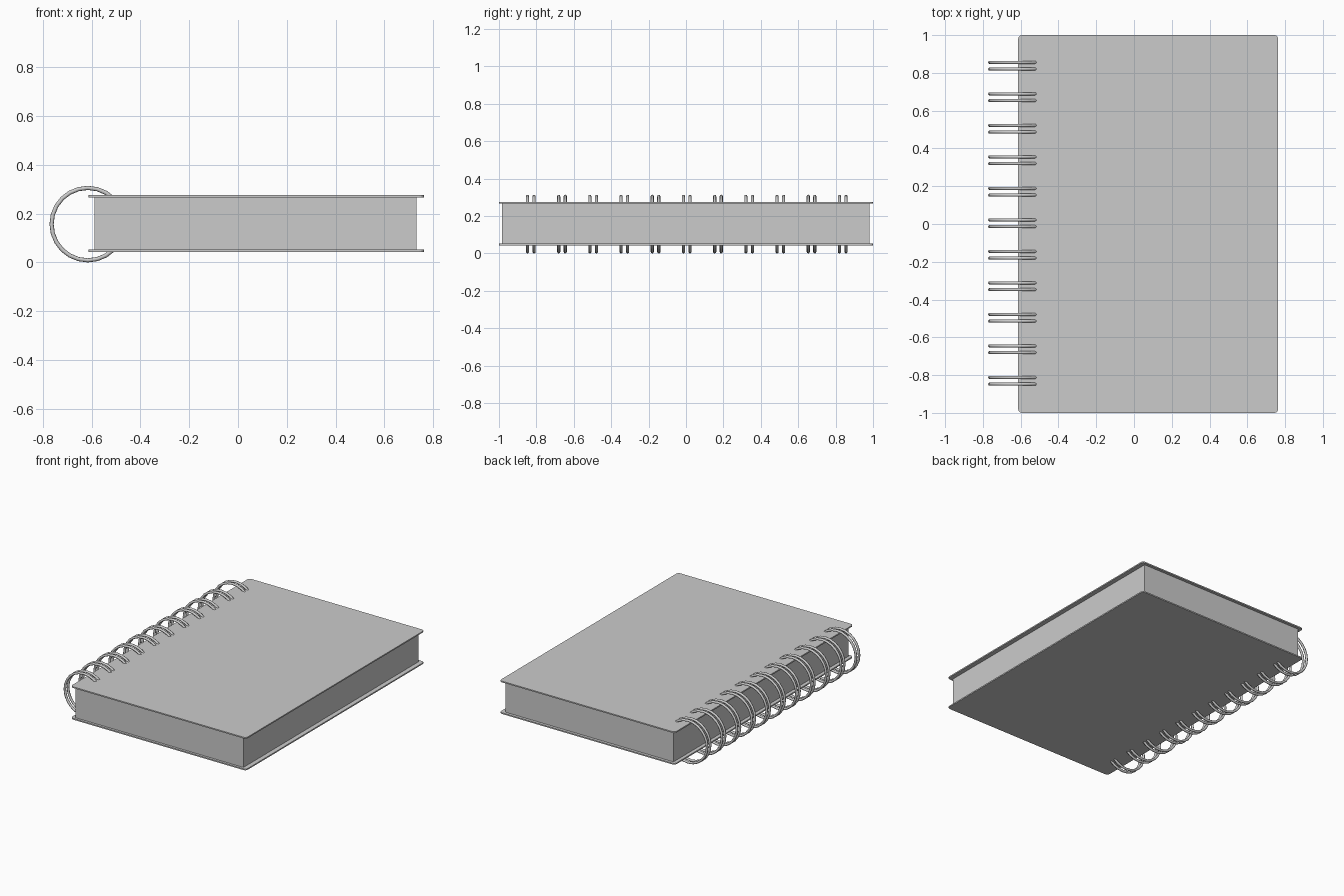
import bpy, bmesh, math

if "Cube" in bpy.data.objects:
    bpy.data.objects.remove(bpy.data.objects["Cube"])


def new_object(name, bm):
    mesh = bpy.data.meshes.new(name)
    bm.to_mesh(mesh)
    bm.free()
    obj = bpy.data.objects.new(name, mesh)
    bpy.context.collection.objects.link(obj)
    return obj


def slab(name, lo, hi, corner=0.0):
    """Box between two corners, with optionally rounded vertical edges."""
    bm = bmesh.new()
    bmesh.ops.create_cube(bm, size=1.0)
    for v in bm.verts:
        v.co = [lo[i] + (v.co[i] + 0.5) * (hi[i] - lo[i]) for i in range(3)]
    if corner:
        upright = [e for e in bm.edges
                   if abs(e.verts[0].co.z - e.verts[1].co.z) > 1e-4]
        bmesh.ops.bevel(bm, geom=upright, offset=corner, segments=4,
                        profile=0.5, affect='EDGES')
    return new_object(name, bm)


# Covers and page block
slab("back_cover", (-0.613, -1.0, 0.043), (0.763, 1.0, 0.052), 0.02)
slab("front_cover", (-0.613, -1.0, 0.267), (0.763, 1.0, 0.276), 0.02)
slab("pages", (-0.588, -0.983, 0.052), (0.731, 0.98, 0.267))

# Twin wire rings, threaded through covers and pages
RING_X, RING_Z = -0.616, 0.157
WIRE = 0.0085
bpy.ops.mesh.primitive_torus_add(major_segments=24, minor_segments=8,
                                 major_radius=0.157 - WIRE, minor_radius=WIRE,
                                 rotation=(math.pi / 2, 0, 0))
first = bpy.context.object
bpy.ops.object.shade_smooth()
for i in range(11):
    for side in (-1, 1):
        ring = first if (i == 0 and side == -1) else first.copy()
        if ring is not first:
            bpy.context.collection.objects.link(ring)
        ring.name = f"binding_ring_{i + 1}_{'a' if side < 0 else 'b'}"
        ring.location = (RING_X, 0.004 + (i - 5) * 0.1668 + side * 0.0175, RING_Z)
